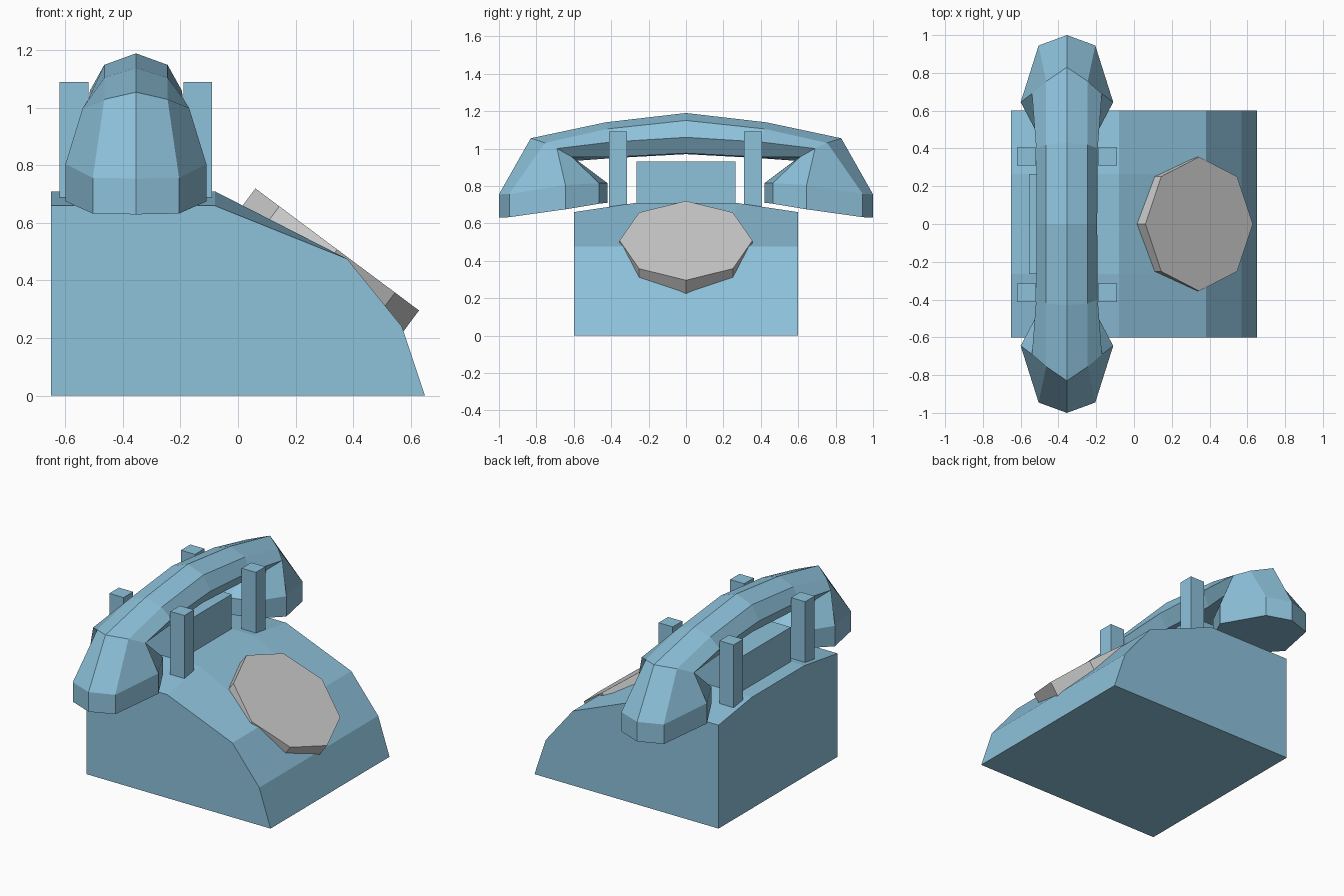
import bpy, bmesh, math

if "Cube" in bpy.data.objects:
    bpy.data.objects.remove(bpy.data.objects["Cube"])

blue = bpy.data.materials.new("blue_shell")
blue.diffuse_color = (0.27, 0.54, 0.71, 1)
blue.use_nodes = True
blue.node_tree.nodes["Principled BSDF"].inputs["Base Color"].default_value = blue.diffuse_color


def finish(name, bm, mat=None):
    bmesh.ops.recalc_face_normals(bm, faces=bm.faces)
    mesh = bpy.data.meshes.new(name)
    bm.to_mesh(mesh)
    bm.free()
    if mat:
        mesh.materials.append(mat)
    obj = bpy.data.objects.new(name, mesh)
    bpy.context.collection.objects.link(obj)
    return obj


def loft(name, rings, mat=None):
    """Join matching closed rings with quads and cap both ends."""
    bm = bmesh.new()
    rows = [[bm.verts.new(p) for p in ring] for ring in rings]
    for a, b in zip(rows, rows[1:]):
        for i in range(len(a)):
            j = (i + 1) % len(a)
            bm.faces.new((a[i], a[j], b[j], b[i]))
    bm.faces.new(rows[0])
    bm.faces.new(rows[-1])
    return finish(name, bm, mat)


def box(name, x0, x1, y0, y1, z0, z1):
    corners = ((x0, y0), (x1, y0), (x1, y1), (x0, y1))
    loft(name, [[(x, y, z) for x, y in corners] for z in (z0, z1)], blue)


# Body: side profile with a crown raised along the middle
def body_profile(y, top):
    pts = [(-0.65, 0), (0.65, 0), (0.57, 0.24), (0.38, 0.475), (-0.08, top), (-0.65, top)]
    return [(x, y, z) for x, z in pts]


loft("body", [body_profile(y, t) for y, t in
              ((-0.6, 0.66), (-0.265, 0.71), (0.265, 0.71), (0.6, 0.66))], blue)

# Cradle block and four posts
box("cradle_block", -0.555, -0.23, -0.265, 0.265, 0.69, 0.93)
for side, x in (("back", -0.57), ("front", -0.14)):
    for end, y in (("left", -0.364), ("right", 0.357)):
        box(f"cradle_post_{side}_{end}", x - 0.05, x + 0.05, y - 0.048, y + 0.048, 0.66, 1.09)

# Handset: half rings from crown to underside, mirrored across x and y
HANDSET_X = -0.355
half_rings = [
    [(0, 0, 1.19), (0.11, 0, 1.15), (0.16, 0, 1.06), (0.11, 0, 0.975), (0, 0, 0.97)],
    [(0, 0.43, 1.14), (0.11, 0.42, 1.105), (0.163, 0.40, 1.035), (0.11, 0.38, 0.955), (0, 0.37, 0.95)],
    [(0, 0.83, 1.055), (0.11, 0.755, 1.03), (0.185, 0.69, 1.0), (0.13, 0.61, 0.955), (0, 0.58, 0.935)],
    [(0, 1.0, 0.755), (0.15, 0.945, 0.757), (0.245, 0.645, 0.805), (0.15, 0.465, 0.815), (0, 0.42, 0.815)],
    [(0, 1.0, 0.63), (0.15, 0.945, 0.633), (0.245, 0.645, 0.675), (0.15, 0.465, 0.705), (0, 0.42, 0.71)],
]


def full_ring(half, sign):
    pts = half + [(-x, y, z) for x, y, z in reversed(half[1:-1])]
    return [(HANDSET_X + x, sign * y, z) for x, y, z in pts]


loft("handset", [full_ring(h, -1) for h in reversed(half_rings)]
     + [full_ring(h, 1) for h in half_rings[1:]], blue)

# Dial: tilted eight-sided disc
tilt, depth = math.radians(36.7), 0.093
bm = bmesh.new()
bmesh.ops.create_cone(bm, cap_ends=True, segments=8, radius1=0.355, radius2=0.355, depth=depth)
# keep a corner pointing straight up the slope
first = max(bm.verts, key=lambda v: v.co.x)
if abs(first.co.y) > 0.01:
    for v in bm.verts:
        a = math.atan2(v.co.y, v.co.x) + math.pi / 8
        v.co.x, v.co.y = 0.355 * math.cos(a), 0.355 * math.sin(a)
dial = finish("dial", bm)
dial.rotation_euler.y = tilt
dial.location = (0.345 - math.sin(tilt) * depth / 2, 0, 0.508 - math.cos(tilt) * depth / 2)
